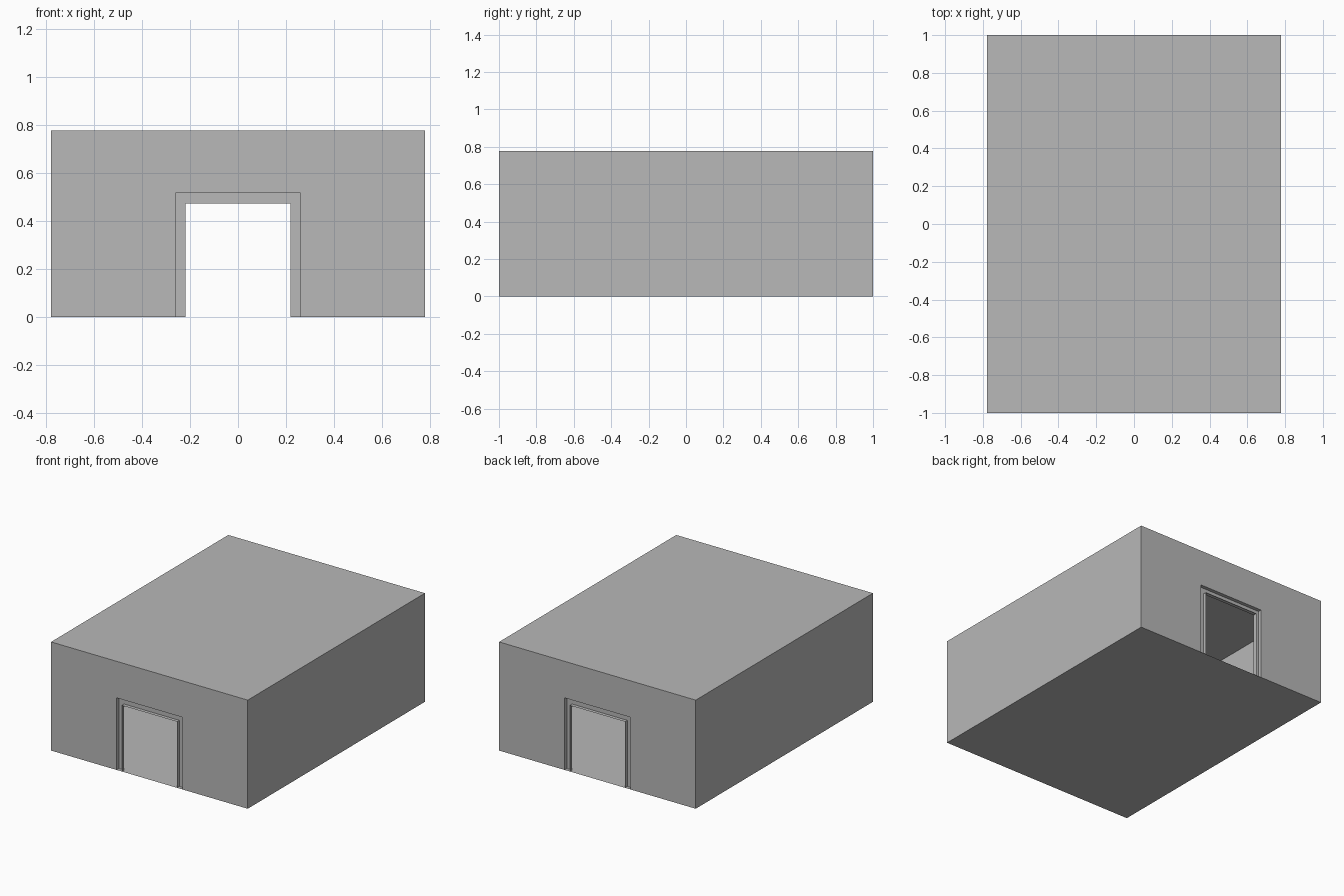
import bpy
import bmesh

cube = bpy.data.objects.get("Cube")
if cube:
    bpy.data.objects.remove(cube, do_unlink=True)

HALF_W, HALF_L, HEIGHT = 0.777, 1.0, 0.776
OUTER_W, OUTER_H = 0.26, 0.515     # outer edge of the door trim
INNER_W, INNER_H = 0.218, 0.472    # clear opening
DEPTH = 0.026                      # how far the trim stands into the room

grey = bpy.data.materials.new("plain_grey")
grey.use_nodes = True
grey.diffuse_color = (0.479, 0.479, 0.479, 1)
grey.node_tree.nodes["Principled BSDF"].inputs["Base Color"].default_value = grey.diffuse_color


def sheet(name, polygons):
    """Thin-sheet object from a few polygons, sharing corners."""
    bm = bmesh.new()
    for polygon in polygons:
        bm.faces.new([bm.verts.new(p) for p in polygon])
    bmesh.ops.remove_doubles(bm, verts=bm.verts, dist=0.0001)
    mesh = bpy.data.meshes.new(name)
    bm.to_mesh(mesh)
    bm.free()
    mesh.materials.append(grey)
    obj = bpy.data.objects.new(name, mesh)
    bpy.context.collection.objects.link(obj)
    return obj


def arch(w, h, y):
    """Square-headed doorway outline, open at the floor."""
    return [(-w, y, 0), (-w, y, h), (w, y, h), (w, y, 0)]


def bridge(a, b):
    return [(a[i], a[i + 1], b[i + 1], b[i]) for i in range(3)]


# Floor and ceiling
for name, z, order in (("floor", 0, -1), ("ceiling", HEIGHT, 1)):
    corners = [(-HALF_W, -HALF_L, z), (HALF_W, -HALF_L, z),
               (HALF_W, HALF_L, z), (-HALF_W, HALF_L, z)]
    sheet(name, [corners[::order]])

# Side walls
for name, s in (("left_wall", 1), ("right_wall", -1)):
    x = s * HALF_W
    sheet(name, [[(x, -s * HALF_L, 0), (x, s * HALF_L, 0),
                  (x, s * HALF_L, HEIGHT), (x, -s * HALF_L, HEIGHT)]])

# End walls with doorways, and trim folded into the room and back out
for side, s in (("front", -1), ("back", 1)):
    y, y_in = s * HALF_L, s * (HALF_L - DEPTH)
    order = -s
    wall = bridge(arch(HALF_W, HEIGHT, y), arch(OUTER_W, OUTER_H, y))
    sheet(side + "_wall", [p[::s] for p in wall])

    rings = [arch(OUTER_W, OUTER_H, y), arch(OUTER_W, OUTER_H, y_in),
             arch(INNER_W, INNER_H, y_in), arch(INNER_W, INNER_H, y)]
    trim = [p for a, b in zip(rings, rings[1:]) for p in bridge(a, b)]
    sheet(side + "_door_trim", [p[::s] for p in trim])
